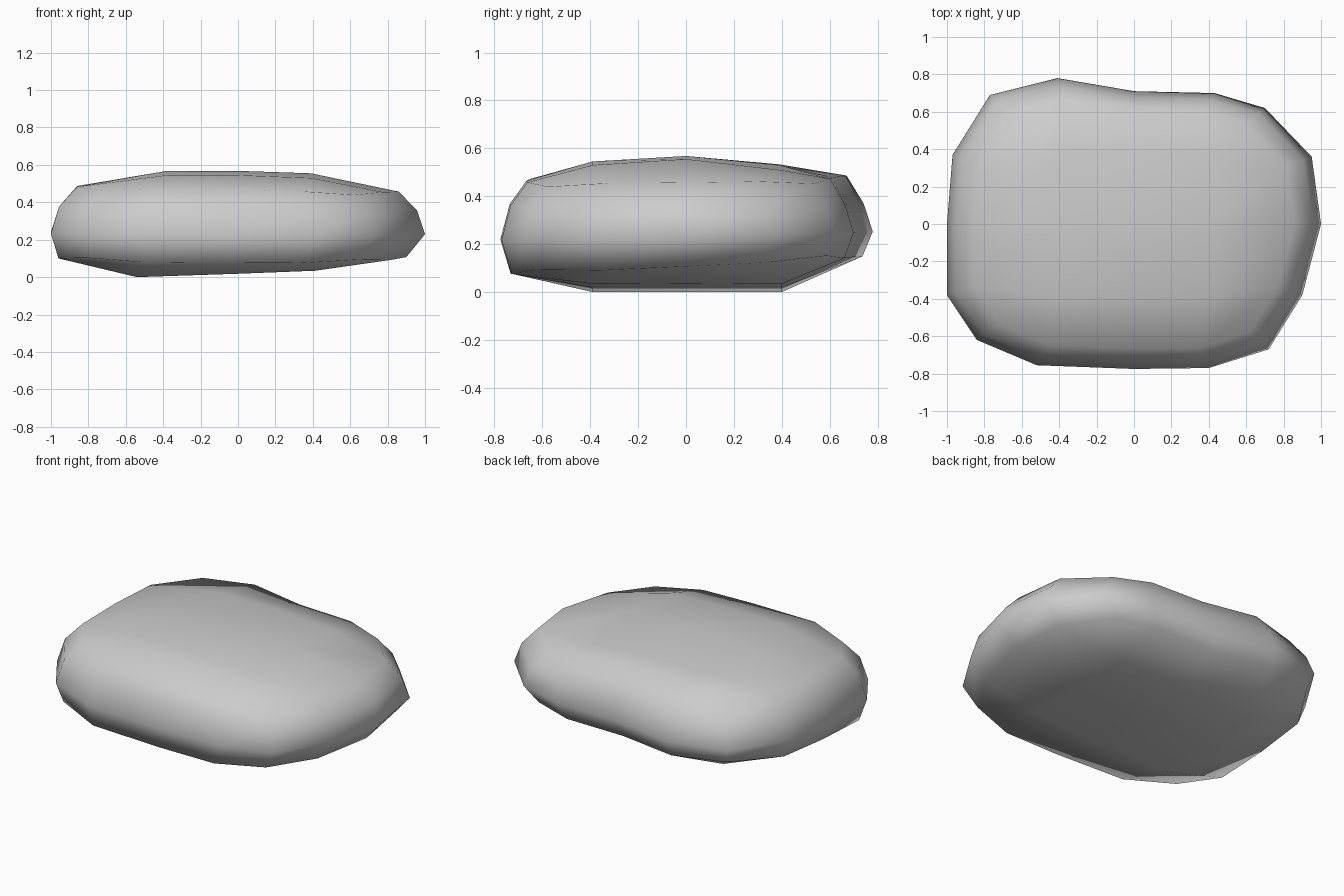
import bpy, bmesh

if "Cube" in bpy.data.objects:
    bpy.data.objects.remove(bpy.data.objects["Cube"])

# Widest outline of the stone, 4 spans per side, counter-clockwise from +x
outline = [(1.0, 0), (.95, .36), (.70, .62), (.43, .70), (0, .71), (-.41, .78),
           (-.77, .69), (-.97, .37), (-1.0, 0), (-1.0, -.38), (-.84, -.62),
           (-.52, -.755), (0, -.775), (.40, -.77), (.72, -.67), (.90, -.38)]
corners = (2, 6, 10, 14)

# Layers: x scale, y scale, x shift, height, tilt in x, tilt in y, corner lift
layers = [(.93, .945, -.03, .112, -.005, .045, .015),
          (1.0, 1.0, 0, .235, -.005, .02, 0),
          (.957, .95, 0, .367, -.01, 0, -.005),
          (.86, .86, 0, .472, -.015, .01, -.015)]

bm = bmesh.new()
rings = []
for sx, sy, dx, h, tx, ty, lift in layers:
    rings.append([bm.verts.new((x * sx + dx, y * sy,
                                h + tx * x + ty * y + (lift if i in corners else 0)))
                  for i, (x, y) in enumerate(outline)])

# Side wall
for a, b in zip(rings, rings[1:]):
    for i in range(16):
        j = (i + 1) % 16
        bm.faces.new((a[i], a[j], b[j], b[i]))

# Grid positions of the 16 rim points on a 5 x 5 cap
rim = ([(4, 2), (4, 3)] + [(i, 4) for i in range(4, -1, -1)]
       + [(0, j) for j in range(3, -1, -1)] + [(i, 0) for i in range(1, 5)] + [(4, 1)])


def cap(ring, xs, ys, heights, flip):
    """Fill a rim with a 4 x 4 patch around 3 x 3 inner points."""
    g = dict(zip(rim, ring))
    for i in range(3):
        for j in range(3):
            g[i + 1, j + 1] = bm.verts.new((xs[i], ys[j], heights[i][j]))
    for i in range(4):
        for j in range(4):
            f = [g[i, j], g[i + 1, j], g[i + 1, j + 1], g[i, j + 1]]
            bm.faces.new(f[::-1] if flip else f)


# Gently domed top and nearly flat, slightly tilted underside
cap(rings[-1], (-.38, 0, .39), (-.39, 0, .39),
    ((.545, .568, .533), (.545, .568, .53), (.53, .555, .51)), False)
cap(rings[0], (-.54, 0, .41), (-.39, 0, .40),
    ((0, 0, 0), (.018, .02, .018), (.034, .035, .034)), True)

bmesh.ops.recalc_face_normals(bm, faces=bm.faces)
for f in bm.faces:
    f.smooth = True
mesh = bpy.data.meshes.new("stone")
bm.to_mesh(mesh)
bm.free()
bpy.context.collection.objects.link(bpy.data.objects.new("stone", mesh))
